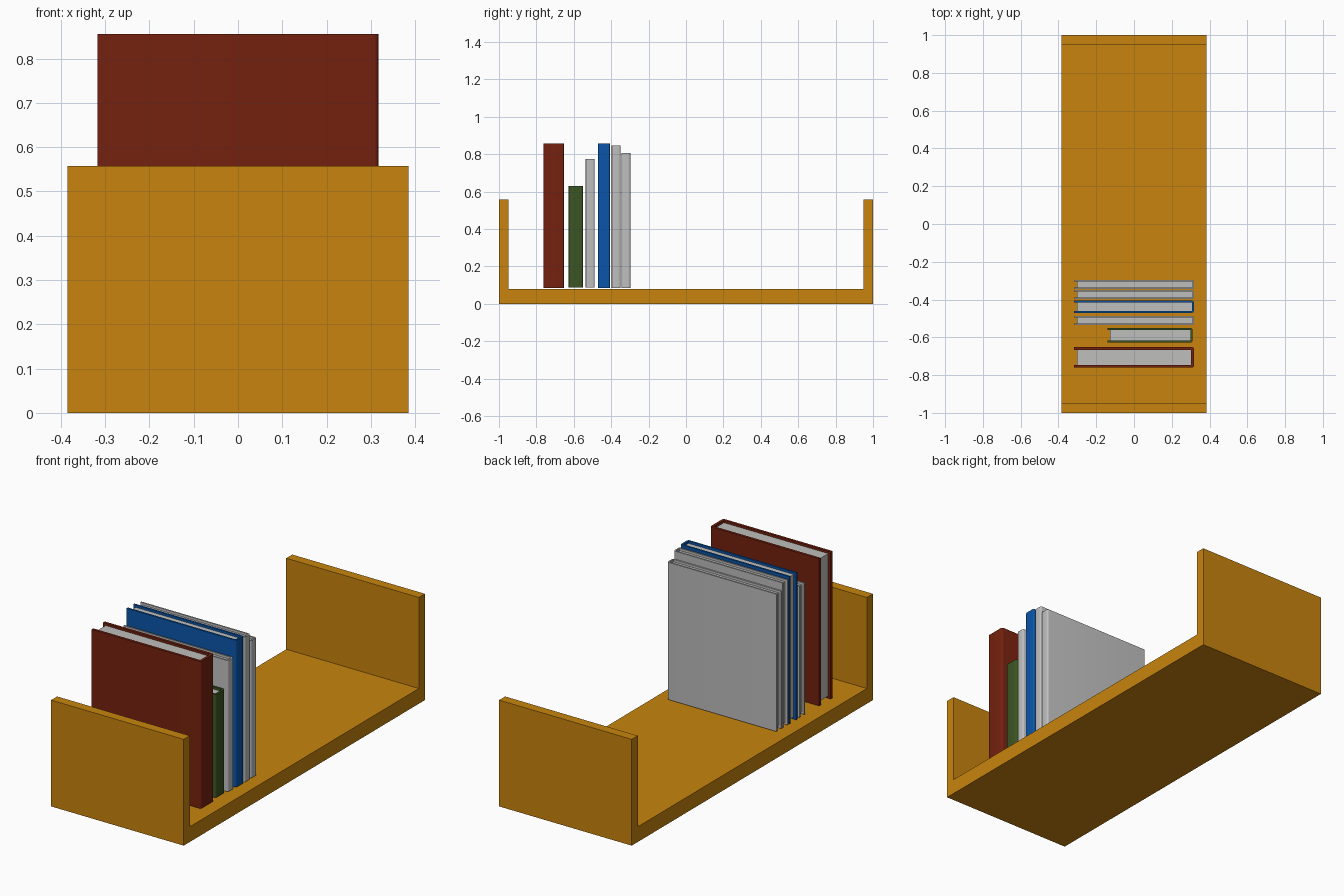
import bpy, bmesh, math

if "Cube" in bpy.data.objects:
    bpy.data.objects.remove(bpy.data.objects["Cube"])


def material(name, rgb):
    m = bpy.data.materials.new(name)
    m.diffuse_color = (*rgb, 1)
    m.use_nodes = True
    m.node_tree.nodes["Principled BSDF"].inputs["Base Color"].default_value = m.diffuse_color
    return m


WOOD = material("orange wood", (0.578, 0.231, 0.004))
RED = material("dark red", (0.178, 0.0152, 0.0044))
GREEN = material("dark green", (0.045, 0.091, 0.017))
BLUE = material("blue", (0.003, 0.091, 0.40))
GREY = material("light grey", (0.52, 0.52, 0.52))
PAPER = material("paper", (0.52, 0.52, 0.51))


def extrude(name, points, offset, mat, smooth=False):
    """Make a prism from a closed outline of 3D points."""
    bm = bmesh.new()
    face = bm.faces.new([bm.verts.new(p) for p in points])
    res = bmesh.ops.extrude_face_region(bm, geom=[face])
    verts = [v for v in res["geom"] if isinstance(v, bmesh.types.BMVert)]
    bmesh.ops.translate(bm, verts=verts, vec=offset)
    bmesh.ops.recalc_face_normals(bm, faces=bm.faces)
    mesh = bpy.data.meshes.new(name)
    bm.to_mesh(mesh)
    bm.free()
    mesh.materials.append(mat)
    obj = bpy.data.objects.new(name, mesh)
    bpy.context.collection.objects.link(obj)
    if smooth:
        bpy.ops.object.select_all(action="DESELECT")
        obj.select_set(True)
        bpy.context.view_layer.objects.active = obj
        bpy.ops.object.shade_smooth_by_angle(angle=math.radians(35))
    return obj


# Tray: one U-shaped profile with two upright ends
W = 0.385
tray = [(-1, 0), (1, 0), (1, 0.558), (0.95, 0.558), (0.95, 0.08),
        (-0.95, 0.08), (-0.95, 0.558), (-1, 0.558)]
extrude("shelf_tray", [(-W, y, z) for y, z in tray], (2 * W, 0, 0), WOOD)


def book(name, y0, y1, x0, z0, z1, t, mat, x1=0.317, r=0.010):
    # Cover: U-shaped outline with a rounded spine on the +x side
    pts = [(x0, y0)]
    for cy, start in ((y0 + r, -90), (y1 - r, 0)):
        for i in range(5):
            a = math.radians(start + 22.5 * i)
            pts.append((x1 - r + r * math.cos(a), cy + r * math.sin(a)))
    pts += [(x0, y1), (x0, y1 - t), (x1 - t, y1 - t),
            (x1 - t, y0 + t), (x0, y0 + t)]
    extrude(name + "_cover", [(x, y, z0) for x, y in pts],
            (0, 0, z1 - z0), mat, True)
    # Page block, set back from the cover edges
    px, lo, hi = x0 + 0.014, y0 + t, y1 - t
    pages = [(px, lo), (x1 - t, lo), (x1 - t, hi), (px, hi)]
    extrude(name + "_pages", [(x, y, z0 + 0.012) for x, y in pages],
            (0, 0, z1 - z0 - 0.024), PAPER)


# Books: y range, open edge x, bottom, top, cover thickness, colour
book("red_book", -0.761, -0.652, -0.317, 0.084, 0.856, 0.014, RED)
book("green_book", -0.627, -0.551, -0.14, 0.088, 0.63, 0.010, GREEN, 0.31)
book("short_grey_book", -0.536, -0.488, -0.317, 0.086, 0.775, 0.008, GREY)
book("blue_book", -0.470, -0.406, -0.317, 0.084, 0.856, 0.010, BLUE)
book("tall_grey_book", -0.397, -0.349, -0.317, 0.084, 0.845, 0.008, GREY)
book("medium_grey_book", -0.345, -0.297, -0.317, 0.085, 0.806, 0.008, GREY)
